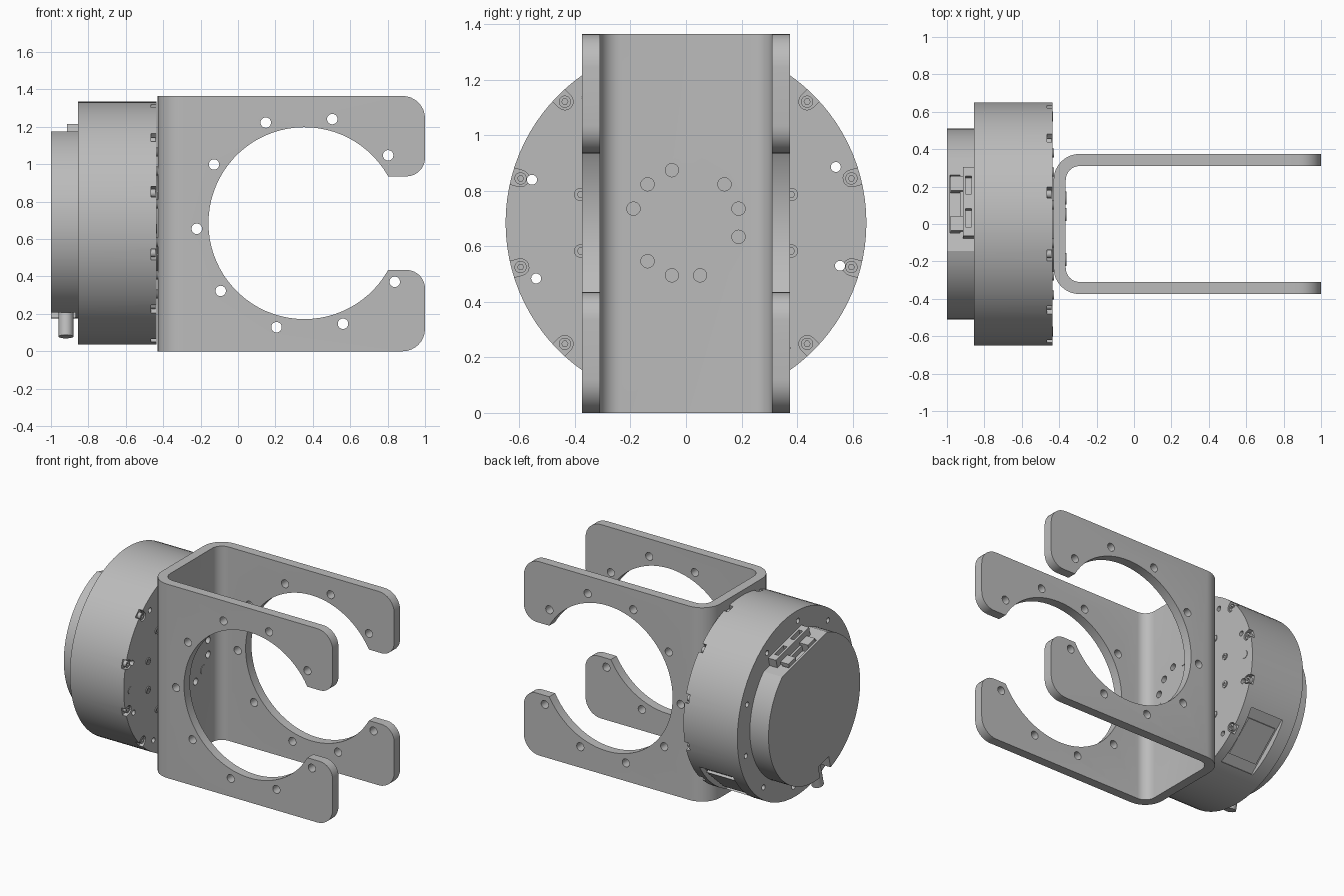
import bpy, bmesh
from math import sin, cos, radians, pi

if "Cube" in bpy.data.objects:
    bpy.data.objects.remove(bpy.data.objects["Cube"], do_unlink=True)

metal = bpy.data.materials.new("grey metal")
metal.use_nodes = True
GREY = (0.5, 0.5, 0.5, 1)
metal.diffuse_color = GREY
metal.node_tree.nodes["Principled BSDF"].inputs["Base Color"].default_value = GREY

MID = 0.685      # height of the motor axis and of the arm openings
TILT = 76        # direction of the connector around the motor axis


def arc(cx, cy, r, a0, a1, n=8):
    """Points along an arc, angles in degrees."""
    angles = [radians(a0 + (a1 - a0) * i / n) for i in range(n + 1)]
    return [(cx + r * cos(a), cy + r * sin(a)) for a in angles]


def disc(cx, cy, r, n=24):
    return arc(cx, cy, r, 0, 360, n)[:-1]


def ring(cx, cy, radius, r, start, count, n=20):
    """Discs spaced evenly around a circle over the given angles."""
    step = 360 / count
    return [disc(*arc(cx, cy, radius, start + step * k, 0, 1)[0], r, n)
            for k in range(count)]


def turned(points, angle, cx=0, cy=MID):
    """Outline given as (distance, sideways), turned around the motor axis."""
    c, s = cos(radians(angle)), sin(radians(angle))
    return [(cx + d * c - u * s, cy + d * s + u * c) for d, u in points]


def rect(d0, d1, u0, u1, angle):
    return turned([(d0, u0), (d1, u0), (d1, u1), (d0, u1)], angle)


PLACE = {"X": lambda u, v, t: (t, u, v),
         "Y": lambda u, v, t: (u, t, v),
         "Z": lambda u, v, t: (u, v, t)}


def prisms(name, outlines, axis, lo, hi):
    """One object holding every outline extruded along an axis."""
    bm = bmesh.new()
    place = PLACE[axis]
    for pts in outlines:
        a = [bm.verts.new(place(u, v, lo)) for u, v in pts]
        b = [bm.verts.new(place(u, v, hi)) for u, v in pts]
        bm.faces.new(a)
        bm.faces.new(b[::-1])
        for i in range(len(pts)):
            j = (i + 1) % len(pts)
            bm.faces.new((a[j], a[i], b[i], b[j]))
    bmesh.ops.recalc_face_normals(bm, faces=bm.faces)
    mesh = bpy.data.meshes.new(name)
    bm.to_mesh(mesh)
    bm.free()
    mesh.materials.append(metal)
    obj = bpy.data.objects.new(name, mesh)
    bpy.context.collection.objects.link(obj)
    return obj


def boolean(obj, cutter, operation="DIFFERENCE"):
    mod = obj.modifiers.new("cut", "BOOLEAN")
    mod.operation, mod.object, mod.solver = operation, cutter, "EXACT"
    graph = bpy.context.evaluated_depsgraph_get()
    mesh = bpy.data.meshes.new_from_object(obj.evaluated_get(graph))
    obj.modifiers.clear()
    obj.data = mesh
    bpy.data.objects.remove(cutter, do_unlink=True)


# U-shaped bracket: bent strip, trimmed to the side silhouette
BACK, Y, T, R, TOP = -0.43, 0.375, 0.065, 0.14, 1.365
outer = ([(1, -Y)] + arc(BACK + R, -Y + R, R, 270, 180)
         + arc(BACK + R, Y - R, R, 180, 90) + [(1, Y)])
inner = ([(1, Y - T)] + arc(BACK + R, Y - R, R - T, 90, 180)
         + arc(BACK + R, -Y + R, R - T, 180, 270) + [(1, -Y + T)])
bracket = prisms("bracket", [outer + inner], "Z", 0, TOP)

HX, LOW, HIGH = 0.355, 0.435, 0.935
side = ([(-0.6, -0.1), (-0.6, TOP + 0.1), (0.5, TOP + 0.1), (0.5, TOP)]
        + arc(0.88, TOP - 0.12, 0.12, 90, 0) + arc(0.9, HIGH + 0.1, 0.1, 0, -90)
        + arc(HX, MID, 0.513, 29.2, 330.8, 64)
        + arc(0.9, LOW - 0.1, 0.1, 90, 0) + arc(0.88, 0.12, 0.12, 0, -90)
        + [(0.5, 0), (0.5, -0.1)])
boolean(bracket, prisms("side_trim", [side], "Y", -1, 1), "INTERSECT")

# Bolt holes around the arm openings (none in the mouth) and in the web
arm_holes = [disc(*arc(HX, MID, 0.576, 39 + 36 * k, 0, 1)[0], 0.028) for k in range(9)]
boolean(bracket, prisms("arm_holes", arm_holes, "Y", -1, 1))
web_holes = ring(0, MID, 0.196, 0.024, 15, 12)
boolean(bracket, prisms("web_holes", web_holes, "X", -0.5, -0.3))

# Dowel pins in the web
pins = ring(0, MID, 0.196, 0.034, 75, 3)
prisms("dowel_pins", pins, "X", -0.42, -0.362)

# Motor housing with rim holes, screw pockets and a flat side recess
FACE, REAR = -0.435, -0.855
housing = prisms("motor_housing", [disc(0, MID, 0.65, 96)], "X", REAR, FACE)
boolean(housing, prisms("rim_holes", ring(0, MID, 0.576, 0.018, 20.4, 10), "X", -1, 0))
slot = arc(0.617, 0, 0.03, 90, 270) + [(0.7, -0.03), (0.7, 0.03)]
pockets = [turned(slot, 15 + 30 * k) for k in range(12)]
boolean(housing, prisms("screw_pockets", pockets, "X", FACE - 0.03, FACE + 0.1))
boolean(housing, prisms("side_recess", [rect(0.605, 0.8, -0.2, 0.2, -48)], "X", -0.76, -0.5))
prisms("recess_cover", [rect(0.58, 0.622, -0.13, 0.13, -48)], "X", -0.74, -0.52)


def socket_screws(name, radius, r, start, count, lo, hi):
    """Round screw heads with a hexagon socket."""
    heads = prisms(name, ring(0, MID, radius, r, start, count), "X", lo, hi)
    sockets = ring(0, MID, radius, r * 0.5, start, count, 6)
    boolean(heads, prisms("sockets", sockets, "X", hi - 0.012, hi + 0.1))


socket_screws("rim_screws", 0.617, 0.022, 15, 12, FACE - 0.04, FACE - 0.005)
socket_screws("face_screws", 0.393, 0.024, 15, 12, FACE - 0.02, FACE + 0.006)
prisms("locating_pins", ring(0, MID, 0.576, 0.026, 3, 2), "X", FACE - 0.02, FACE + 0.003)
prisms("output_hub", [disc(0, MID, 0.27, 64)], "X", FACE - 0.01, BACK + 0.002)

# Rear cap with a flat for the connector and a notch for the cable
cap_outline = arc(0, MID, 0.51, TILT + 30.4, TILT + 329.6, 80)
cap = prisms("rear_cap", [cap_outline], "X", -1, REAR)
boolean(cap, prisms("cable_notch", [rect(0.42, 0.6, -0.06, 0.06, TILT + 180)],
                    "X", -1.1, -0.87))
boolean(cap, prisms("connector_notch", [rect(0.4, 0.6, -0.16, 0.16, TILT)],
                    "X", -0.985, -0.93))

# Connector on the flat of the cap
connector = prisms("connector_body", [rect(0.43, 0.5, -0.19, 0.19, TILT)],
                   "X", -0.915, REAR)
openings = [rect(0.46, 0.6, u, u + 0.1, TILT) for u in (-0.14, 0.04)]
boolean(connector, prisms("connector_openings", openings, "X", -0.9, -0.87))
tabs = [rect(0.39, 0.46, u, u + 0.08, TILT) for u in (-0.15, 0.07)]
prisms("connector_tabs", tabs, "X", -0.98, -0.9)

# Cable leaving the cap opposite the connector
cable = prisms("cable", [disc(0, 0, 0.04)], "Z", -0.625, -0.4)
cable.location = (-0.92, 0, MID)
cable.rotation_euler.x = radians(TILT - 90)

# Smooth round surfaces, crisp edges
for obj in bpy.context.collection.objects:
    if obj.type == "MESH" and metal.name in obj.data.materials:
        bpy.ops.object.select_all(action="DESELECT")
        obj.select_set(True)
        bpy.context.view_layer.objects.active = obj
        bpy.ops.object.shade_smooth_by_angle(angle=radians(30))
